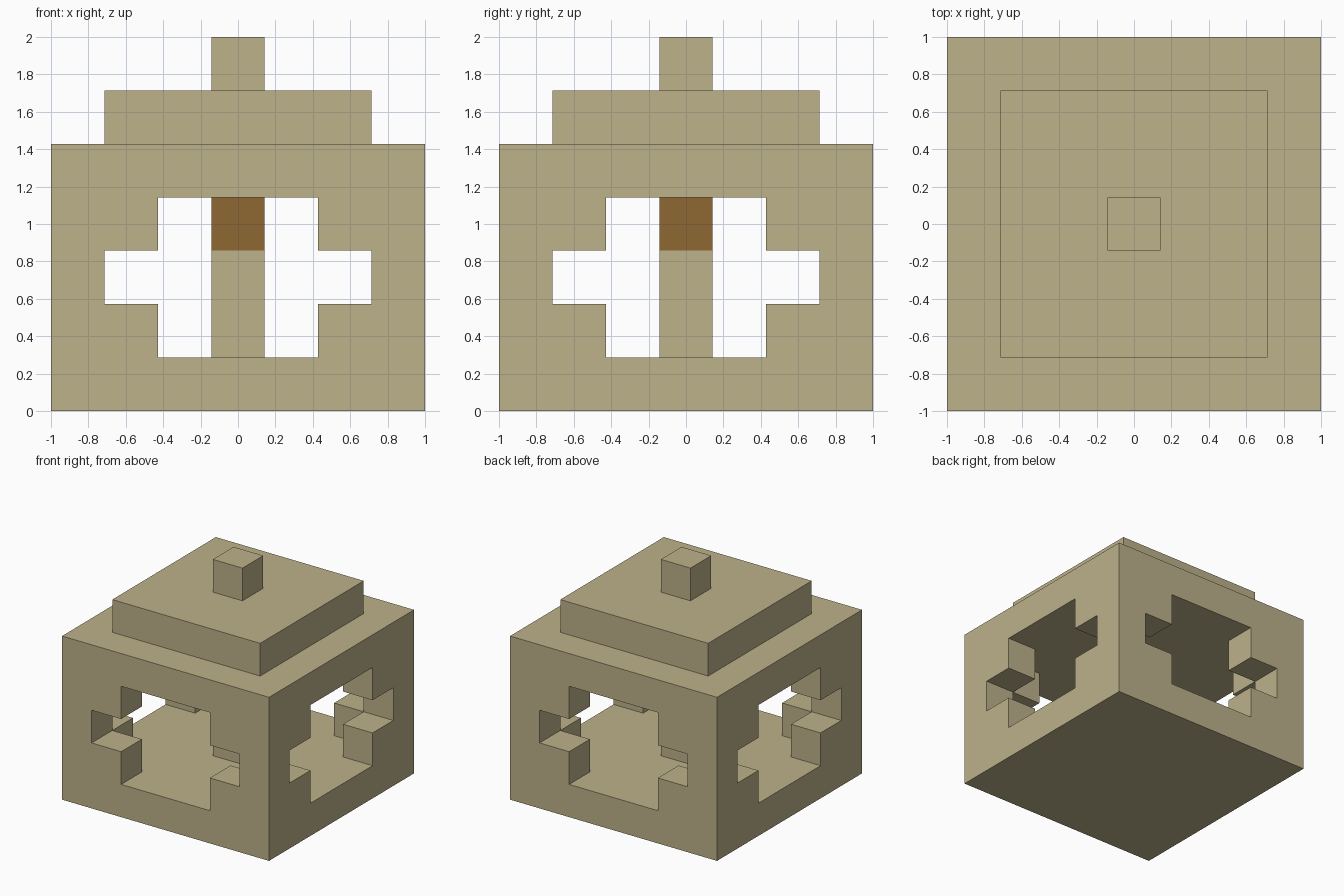
import bpy
import bmesh
from mathutils import Matrix

cube = bpy.data.objects.get("Cube")
if cube:
    bpy.data.objects.remove(cube, do_unlink=True)

UNIT = 1 / 7  # whole-number block layout, scaled down at the end


def material(name, color):
    mat = bpy.data.materials.new(name)
    mat.use_nodes = True
    mat.diffuse_color = color
    mat.node_tree.nodes["Principled BSDF"].inputs["Base Color"].default_value = color
    return mat


def add_object(name, bm):
    bmesh.ops.recalc_face_normals(bm, faces=bm.faces[:])
    mesh = bpy.data.meshes.new(name)
    bm.to_mesh(mesh)
    bm.free()
    obj = bpy.data.objects.new(name, mesh)
    bpy.context.collection.objects.link(obj)
    return obj


def block(name, half, bottom, top):
    """Square block centred on the z axis."""
    bm = bmesh.new()
    bmesh.ops.create_cube(bm, size=2)
    for v in bm.verts:
        v.co = (v.co.x * half, v.co.y * half, top if v.co.z > 0 else bottom)
    return add_object(name, bm)


def cross_cutter(name, sideways):
    """Stepped cross outline extruded right through the body."""
    right = [(3, 2), (3, 4), (5, 4), (5, 6), (3, 6), (3, 8)]
    outline = right + [(-x, z) for x, z in reversed(right)]
    bm = bmesh.new()
    face = bm.faces.new([bm.verts.new((x, -8, z)) for x, z in outline])
    extruded = bmesh.ops.extrude_face_region(bm, geom=[face])["geom"]
    verts = [e for e in extruded if isinstance(e, bmesh.types.BMVert)]
    bmesh.ops.translate(bm, verts=verts, vec=(0, 16, 0))
    if sideways:
        for v in bm.verts:
            v.co.x, v.co.y = -v.co.y, v.co.x
    return add_object(name, bm)


stone = material("sandstone", (0.509, 0.445, 0.258, 1))
brown = material("warm_brown", (0.275, 0.138, 0.033, 1))

# Hollow body with a cross-shaped window in each wall
body = block("body", 7, 0, 10)
cutters = [
    block("cavity_cutter", 5, 2, 8),
    cross_cutter("front_window_cutter", False),
    cross_cutter("side_window_cutter", True),
]
for cutter in cutters:
    cutter.hide_render = True
    mod = body.modifiers.new(cutter.name, "BOOLEAN")
    mod.operation = "DIFFERENCE"
    mod.solver = "EXACT"
    mod.object = cutter
bpy.context.view_layer.update()
evaluated = body.evaluated_get(bpy.context.evaluated_depsgraph_get())
carved = bpy.data.meshes.new_from_object(evaluated)
body.modifiers.clear()
body.data = carved
for cutter in cutters:
    bpy.data.objects.remove(cutter, do_unlink=True)

# Stepped lid and knob, inner post and its brown head
parts = [
    (body, stone),
    (block("lid", 5, 10, 12), stone),
    (block("knob", 1, 12, 14), stone),
    (block("inner_post", 1, 2, 6), stone),
    (block("post_head", 1, 6, 8), brown),
]
for obj, mat in parts:
    obj.data.transform(Matrix.Scale(UNIT, 4))
    obj.data.materials.clear()
    obj.data.materials.append(mat)
